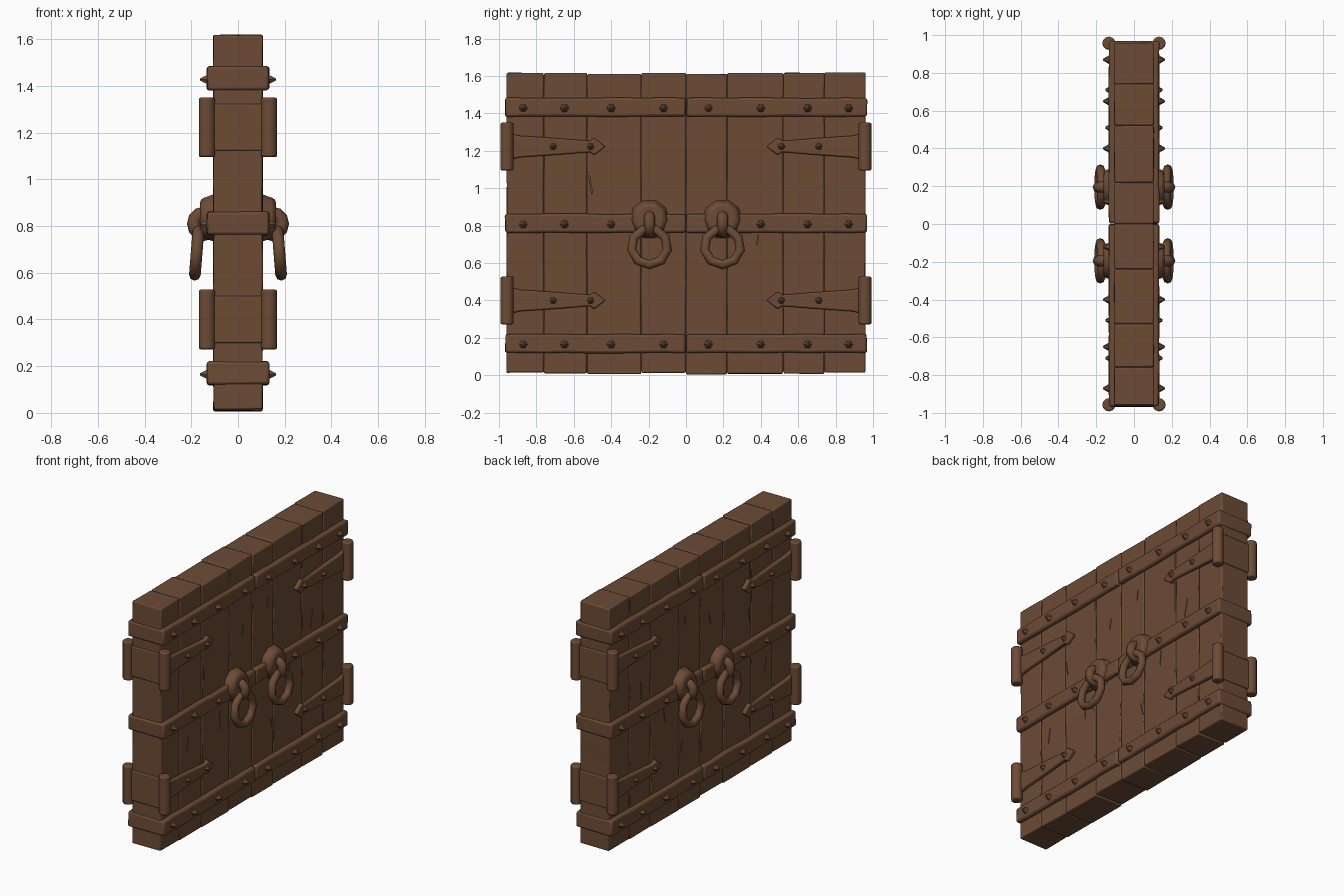
import bpy, bmesh, math, random
from mathutils import Matrix, Vector

random.seed(4)
if "Cube" in bpy.data.objects:
    bpy.data.objects.remove(bpy.data.objects["Cube"], do_unlink=True)

brown = bpy.data.materials.new("aged_brown")
brown.use_nodes = True
colour = (0.15, 0.07, 0.036, 1)
brown.diffuse_color = colour
brown.node_tree.nodes["Principled BSDF"].inputs["Base Color"].default_value = colour


def finish(name, bm, bevel=0.0, smooth=True):
    bmesh.ops.recalc_face_normals(bm, faces=bm.faces)
    mesh = bpy.data.meshes.new(name)
    bm.to_mesh(mesh)
    bm.free()
    obj = bpy.data.objects.new(name, mesh)
    bpy.context.collection.objects.link(obj)
    mesh.materials.append(brown)
    if bevel:
        mod = obj.modifiers.new("worn_edges", "BEVEL")
        mod.width, mod.segments, mod.limit_method = bevel, 2, "ANGLE"
        mod.angle_limit = math.radians(40)
    if smooth:
        bpy.ops.object.select_all(action="DESELECT")
        obj.select_set(True)
        bpy.context.view_layer.objects.active = obj
        bpy.ops.object.shade_smooth_by_angle(angle=math.radians(45))
    return obj


def worn_box(name, low, high, axis, cuts=0, wobble=0.0, bevel=0.008):
    """Box cut into lengths along one axis, with slightly uneven edges."""
    low, high = Vector(low), Vector(high)
    bm = bmesh.new()
    bmesh.ops.create_cube(bm, size=1)
    for v in bm.verts:
        v.co = (low + high) / 2 + v.co * (high - low)
    if cuts:
        along = [e for e in bm.edges
                 if abs((e.verts[0].co - e.verts[1].co)[axis]) > 0.01]
        bmesh.ops.subdivide_edges(bm, edges=along, cuts=cuts, use_grid_fill=True)
    for v in bm.verts:
        v.co += Vector([random.uniform(-wobble, wobble) for _ in range(3)])
    return finish(name, bm, bevel)


def prism(name, outline, x_in, x_out, bevel):
    """Extrude a y-z outline along x."""
    bm = bmesh.new()
    face = bm.faces.new([bm.verts.new((x_in, y, z)) for y, z in outline])
    top = bmesh.ops.extrude_face_region(bm, geom=[face])["geom"]
    for v in top:
        if isinstance(v, bmesh.types.BMVert):
            v.co.x = x_out
    return finish(name, bm, bevel)


def cone(name, centre, axis, r1, r2, depth, sides, bevel=0.0, smooth=True):
    bm = bmesh.new()
    turn = Vector((0, 0, 1)).rotation_difference(Vector(axis)).to_matrix().to_4x4()
    bmesh.ops.create_cone(bm, cap_ends=True, segments=sides, radius1=r1, radius2=r2,
                          depth=depth, matrix=Matrix.Translation(centre) @ turn)
    return finish(name, bm, bevel, smooth)


def ring(name, centre, axis, major, minor, around, sides):
    bpy.ops.mesh.primitive_torus_add(
        major_radius=major, minor_radius=minor, major_segments=around,
        minor_segments=sides, location=centre,
        rotation=Vector((0, 0, 1)).rotation_difference(Vector(axis)).to_euler())
    obj = bpy.context.object
    obj.name = name
    obj.data.materials.append(brown)
    bpy.ops.object.shade_smooth_by_angle(angle=math.radians(60))


def stud(side, x, y, z):
    cone("stud", (side * (x + 0.012), y, z), (side, 0, 0), 0.026, 0.005, 0.036, 6,
         smooth=False)


# Crack cutters: thin slanted wedges on both faces
crack_bm = bmesh.new()
for side in (-1, 1):
    for y, z, length in ((-0.51, 1.02, 0.1), (0.16, 1.24, 0.07), (-0.34, 0.65, 0.12),
                         (0.38, 0.7, 0.1), (-0.1, 1.15, 0.07), (0.62, 0.95, 0.12),
                         (-0.68, 0.62, 0.1), (0.2, 0.42, 0.09)):
        place = (Matrix.Translation((side * 0.105, y, z))
                 @ Matrix.Rotation(random.uniform(-0.3, 0.3), 4, "X")
                 @ Matrix.Diagonal((0.014, 0.005, length, 1)))
        bmesh.ops.create_cube(crack_bm, size=1, matrix=place)
cracks = finish("crack_cutter", crack_bm, smooth=False)
cracks.hide_render = True
cracks.hide_set(True)

# Planks, with a solid core closing the seams
edges = (-0.96, -0.76, -0.53, -0.24, 0, 0.22, 0.52, 0.74, 0.96)
for a, b in zip(edges, edges[1:]):
    plank = worn_box("plank", (-0.105, a + 0.001, 0.01 + random.uniform(-0.004, 0.006)),
                     (0.105, b - 0.001, 1.615 + random.uniform(-0.006, 0.004)),
                     2, cuts=9, wobble=0.002, bevel=0.007)
    cut = plank.modifiers.new("cracks", "BOOLEAN")
    cut.object, cut.operation = cracks, "DIFFERENCE"
worn_box("door_core", (-0.098, -0.95, 0.02), (0.098, 0.95, 1.605), 2, bevel=0)

# Iron bands wrapping each door leaf
for z, height in ((0.17, 0.1), (0.812, 0.1), (1.433, 0.1)):
    for end in (-1, 1):
        y1, y2 = sorted((end * 0.002, end * 0.967))
        worn_box("band", (-0.133, y1, z - height / 2), (0.133, y2, z + height / 2),
                 1, cuts=8, wobble=0.003, bevel=0.012)
        for side in (-1, 1):
            for y in (0.12, 0.4, 0.65, 0.87):
                if not (y == 0.12 and 0.5 < z < 1):
                    stud(side, 0.133, end * y, z - 0.005)

for side in (-1, 1):
    for end in (-1, 1):
        # Hinges: tapered strap with spear tip, and a knuckle at the corner
        for z in (0.4, 1.223):
            half = [(0.94, 0.07), (0.89, 0.058), (0.7, 0.045), (0.515, 0.03),
                    (0.49, 0.046)]
            outline = ([(end * y, z + h) for y, h in half] + [(end * 0.43, z)]
                       + [(end * y, z - h) for y, h in reversed(half)])
            prism("hinge_strap", outline, side * 0.09, side * 0.128, 0.008)
            cone("hinge_knuckle", (side * 0.133, end * 0.957, z), (0, 0, 1),
                 0.035, 0.035, 0.255, 12, bevel=0.008)
            for y in (0.51, 0.71):
                stud(side, 0.122, end * y, z)

        # Ring pull: round backplate, fixed loop and hanging ring
        y = end * 0.195
        cone("pull_backplate", (side * 0.125, y, 0.835), (side, 0, 0),
             0.112, 0.085, 0.075, 10, bevel=0.015)
        ring("pull_loop", (side * 0.145, y, 0.81), (0, 1, 0), 0.045, 0.029, 12, 8)
        ring("pull_ring", (side * 0.177, y, 0.688), (1, 0, side * 0.08),
             0.097, 0.025, 9, 8)

# End plates joining the two knuckles of each hinge
for end in (-1, 1):
    for z in (0.4, 1.223):
        y1, y2 = sorted((end * 0.94, end * 0.968))
        worn_box("hinge_end_plate", (-0.133, y1, z - 0.1), (0.133, y2, z + 0.1), 0,
                 bevel=0.006)
